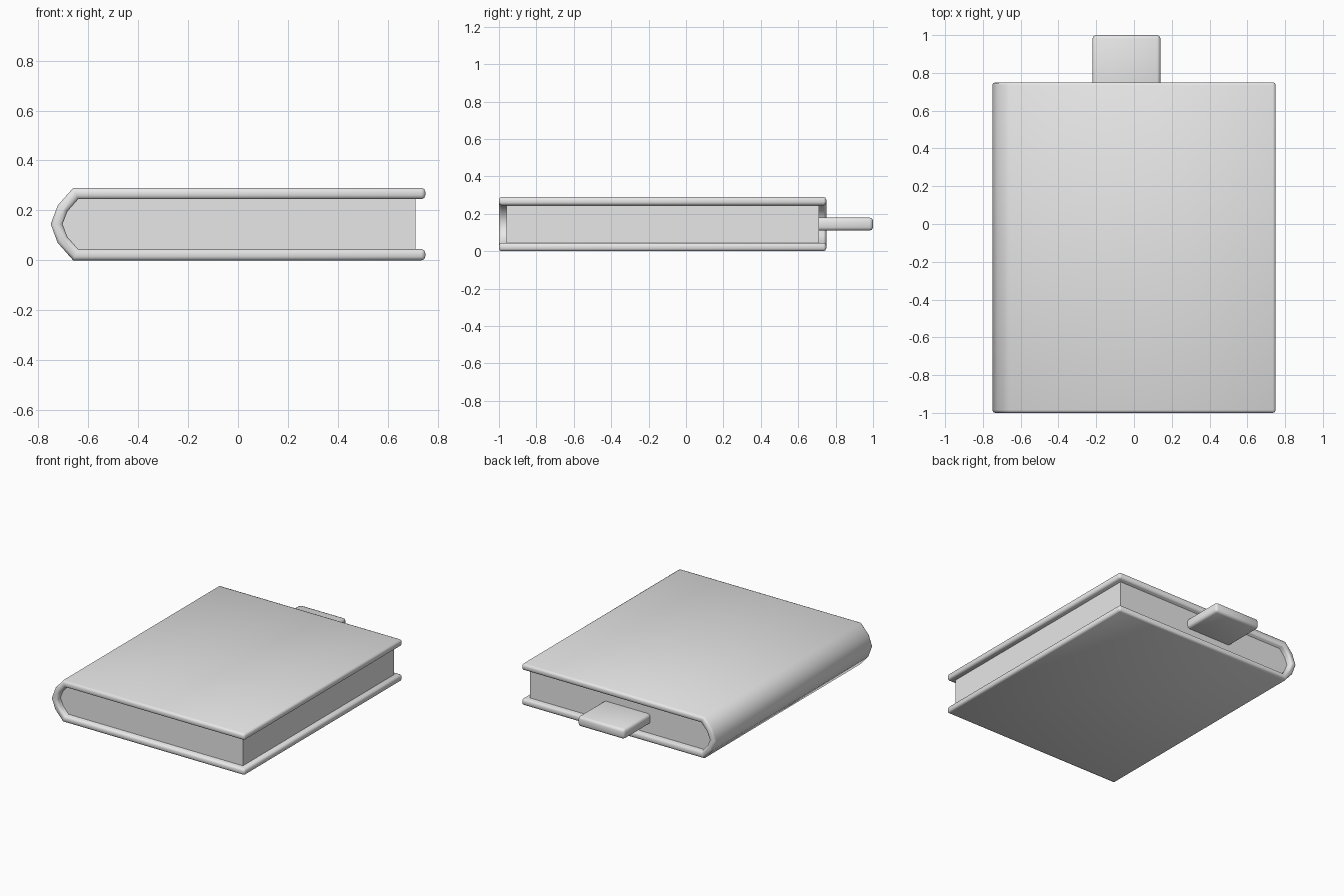
import bpy, bmesh, math

cube = bpy.data.objects.get("Cube")
if cube:
    bpy.data.objects.remove(cube, do_unlink=True)

grey = bpy.data.materials.new("plain_grey")
grey.use_nodes = True
colour = (0.8, 0.8, 0.8, 1)
grey.diffuse_color = colour
grey.node_tree.nodes["Principled BSDF"].inputs["Base Color"].default_value = colour

MID = 0.145  # height of the book's middle plane


def extrude_profile(name, profile, y0, y1, bevel=0.0, segments=2):
    """Extrude an x-z outline along y, with optional rounded edges."""
    bm = bmesh.new()
    face = bm.faces.new([bm.verts.new((x, y0, z)) for x, z in profile])
    moved = bmesh.ops.extrude_face_region(bm, geom=[face])["geom"]
    verts = [v for v in moved if isinstance(v, bmesh.types.BMVert)]
    bmesh.ops.translate(bm, verts=verts, vec=(0, y1 - y0, 0))
    bmesh.ops.recalc_face_normals(bm, faces=bm.faces)
    mesh = bpy.data.meshes.new(name)
    bm.to_mesh(mesh)
    bm.free()
    mesh.materials.append(grey)
    obj = bpy.data.objects.new(name, mesh)
    bpy.context.collection.objects.link(obj)
    if bevel:
        mod = obj.modifiers.new("rounded_edges", 'BEVEL')
        mod.width = bevel
        mod.segments = segments
        mod.limit_method = 'ANGLE'
        mod.angle_limit = math.radians(50)
        bpy.ops.object.select_all(action='DESELECT')
        obj.select_set(True)
        bpy.context.view_layer.objects.active = obj
        bpy.ops.object.modifier_apply(modifier=mod.name)
        bpy.ops.object.shade_smooth_by_angle(angle=math.radians(50))
    return obj


def mirrored(half):
    """Complete a lower outline, ending on the middle plane, upward."""
    return half + [(x, 2 * MID - z) for x, z in reversed(half[:-1])]


# Cover with a faceted, rounded spine
outer = mirrored([(0.75, 0), (-0.66, 0), (-0.722, 0.07), (-0.75, MID)])
inner = mirrored([(0.75, 0.045), (-0.64, 0.045), (-0.683, 0.094), (-0.703, MID)])
extrude_profile("cover", outer + inner[::-1], -1, 0.75, bevel=0.015)

# Page block, filling the cover up to the spine
pages = mirrored([(0.71, 0.04), (-0.64, 0.04), (-0.69, 0.094), (-0.71, MID)])
extrude_profile("pages", pages, -0.96, 0.71)

# Bookmark tab sticking out of the back edge
tab = [(-0.22, 0.11), (0.14, 0.11), (0.14, 0.18), (-0.22, 0.18)]
extrude_profile("bookmark_tab", tab, 0.6, 1, bevel=0.018)
